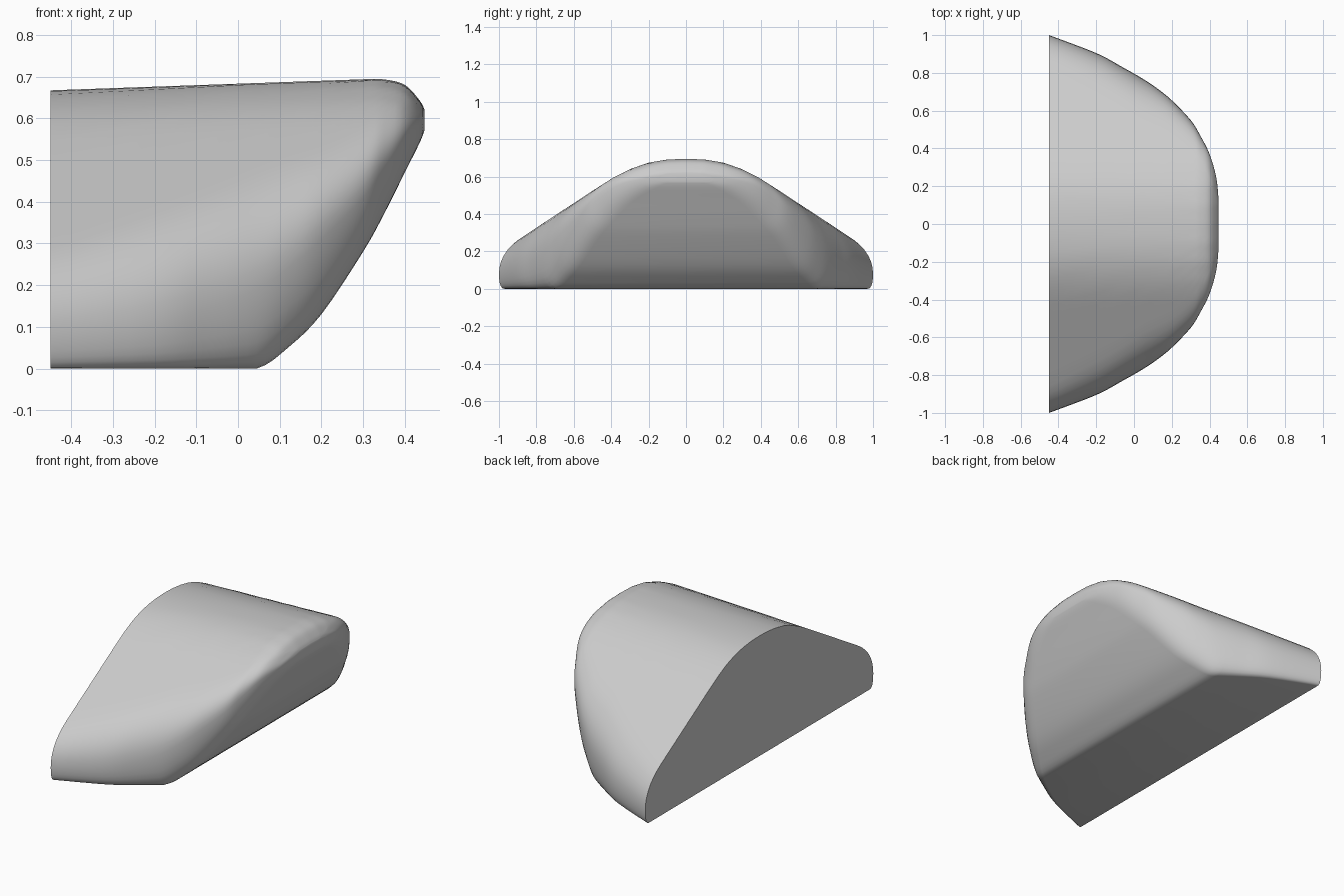
import bpy
import bmesh
import math
from mathutils import Vector

if "Cube" in bpy.data.objects:
    bpy.data.objects.remove(bpy.data.objects["Cube"])

grey = bpy.data.materials.new("plain grey")
grey.use_nodes = True
colour = (0.6, 0.6, 0.6, 1)
grey.diffuse_color = colour
grey.node_tree.nodes["Principled BSDF"].inputs["Base Color"].default_value = colour

# Stations: x, shoulder y, widest y, widest z, base edge y, base z, crest drop
STATIONS = [
    (-0.45, 0.86, 1.00, 0.08, 0.97, 0.00, 0),
    (-0.20, 0.73, 0.905, 0.11, 0.86, 0.00, 0),
    (-0.06, 0.65, 0.83, 0.15, 0.77, 0.00, 0),
    (0.045, 0.58, 0.77, 0.19, 0.69, 0.00, 0),
    (0.12, 0.54, 0.72, 0.24, 0.63, 0.05, 0),
    (0.20, 0.50, 0.655, 0.31, 0.56, 0.13, 0),
    (0.30, 0.42, 0.55, 0.41, 0.46, 0.28, 0),
    (0.35, 0.36, 0.47, 0.48, 0.38, 0.37, 0.002),
    (0.40, 0.27, 0.37, 0.55, 0.28, 0.47, 0.017),
    (0.435, 0.15, 0.25, 0.585, 0.16, 0.54, 0.055),
    (0.447, 0.07, 0.14, 0.597, 0.09, 0.57, 0.077),
]
CREST = [(0, 0.667), (0.1, 0.664), (0.2, 0.647), (0.3, 0.612), (0.38, 0.572), (1, 0.203)]


def crest_height(y):
    for (y0, z0), (y1, z1) in zip(CREST, CREST[1:]):
        if y <= y1:
            return z0 + (z1 - z0) * (y - y0) / (y1 - y0)
    return CREST[-1][1]


def catmull(a, b, c, d, t):
    return b + t / 2 * (c - a + t * (2 * a - 5 * b + 4 * c - d + t * (3 * (b - c) + d - a)))


def bezier(a, b, c, steps):
    a, b, c = Vector(a), Vector(b), Vector(c)
    return [a.lerp(b, i / steps).lerp(b.lerp(c, i / steps), i / steps) for i in range(1, steps + 1)]


def section(x, shoulder, wide, wide_z, edge, base, drop):
    """Closed outline across the body at one station."""
    def top(y):
        return crest_height(y) + 0.0354 * (x + 0.45) - drop
    half = [Vector((shoulder * i / 12, top(shoulder * i / 12))) for i in range(13)]
    half += bezier(half[-1], (wide, top(wide)), (wide, wide_z), 7)
    half += bezier((wide, wide_z), (wide, base), (edge, base), 7)
    outline = half + [Vector((-p.x, p.y)) for p in reversed(half[1:])]
    return [(x, p.x, p.y) for p in outline]


# Smoothly fill in between the stations
rows = []
count = len(STATIONS)
for k in range(count - 1):
    a, b, c, d = [STATIONS[min(max(k + o, 0), count - 1)] for o in (-1, 0, 1, 2)]
    for i in range(4):
        row = [catmull(*v, i / 4) for v in zip(a, b, c, d)]
        row[5] = max(row[5], 0)
        row[6] = max(row[6], 0)
        rows.append(row)
rows.append(STATIONS[-1])

# Loft the body and cap both ends
bm = bmesh.new()
rings = [[bm.verts.new(p) for p in section(*row)] for row in rows]
for r0, r1 in zip(rings, rings[1:]):
    n = len(r0)
    for i in range(n):
        j = (i + 1) % n
        bm.faces.new((r0[i], r0[j], r1[j], r1[i]))
bm.faces.new(rings[0])
bm.faces.new(rings[-1])
bmesh.ops.recalc_face_normals(bm, faces=bm.faces)
mesh = bpy.data.meshes.new("wedge_body")
bm.to_mesh(mesh)
bm.free()
mesh.materials.append(grey)
body = bpy.data.objects.new("wedge_body", mesh)
bpy.context.collection.objects.link(body)

# Smooth shading with crisp rims
bpy.context.view_layer.objects.active = body
body.select_set(True)
bpy.ops.object.shade_smooth_by_angle(angle=math.radians(35))
